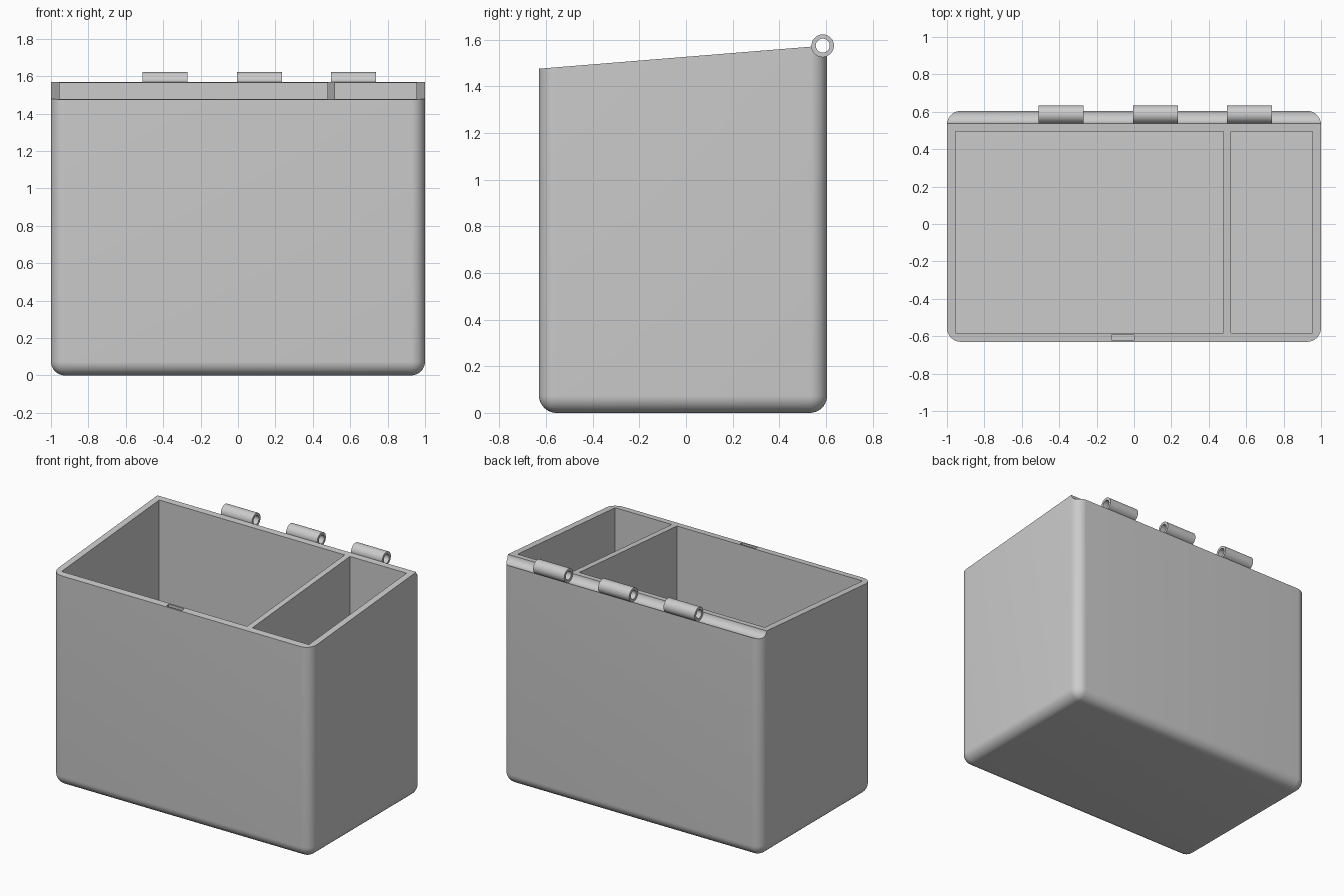
import bpy, bmesh, math
from mathutils import Matrix

if "Cube" in bpy.data.objects:
    bpy.data.objects.remove(bpy.data.objects["Cube"])

grey = bpy.data.materials.new("plain grey")
grey.diffuse_color = (0.6, 0.6, 0.6, 1)
grey.use_nodes = True
grey.node_tree.nodes["Principled BSDF"].inputs["Base Color"].default_value = grey.diffuse_color

FRONT, BACK = -0.63, 0.605
PIN_Y, PIN_Z, PIN_R, BORE_R = 0.586, 1.574, 0.048, 0.03


def top_z(y):
    """Height of the sloping rim."""
    return 1.475 + 0.081 * (y - FRONT)


def add(name, bm):
    bmesh.ops.recalc_face_normals(bm, faces=bm.faces)
    mesh = bpy.data.meshes.new(name)
    bm.to_mesh(mesh)
    bm.free()
    mesh.materials.append(grey)
    ob = bpy.data.objects.new(name, mesh)
    bpy.context.collection.objects.link(ob)
    return ob


def box(x0, x1, y0, y1, z0, z1):
    bm = bmesh.new()
    bmesh.ops.create_cube(bm, size=1)
    for v in bm.verts:
        v.co = (x1 if v.co.x > 0 else x0, y1 if v.co.y > 0 else y0,
                z1 if v.co.z > 0 else z0)
    return bm


def rod(x0, x1, r):
    """Cylinder lying along x on the hinge axis."""
    bm = bmesh.new()
    m = Matrix.Translation(((x0 + x1) / 2, PIN_Y, PIN_Z)) @ Matrix.Rotation(math.pi / 2, 4, 'Y')
    bmesh.ops.create_cone(bm, cap_ends=True, segments=48, radius1=r, radius2=r,
                          depth=x1 - x0, matrix=m)
    return bm


def activate(ob):
    bpy.ops.object.select_all(action='DESELECT')
    ob.select_set(True)
    bpy.context.view_layer.objects.active = ob


def cut(ob, bm):
    cutter = add("cutter", bm)
    cutter.hide_render = True
    mod = ob.modifiers.new("cut", 'BOOLEAN')
    mod.operation, mod.solver, mod.object = 'DIFFERENCE', 'EXACT', cutter
    activate(ob)
    bpy.ops.object.modifier_apply(modifier=mod.name)
    bpy.data.objects.remove(cutter)


def smooth(ob):
    activate(ob)
    bpy.ops.object.shade_smooth_by_angle(angle=math.radians(30))


# Body: sloping top, rounded uprights and base
bm = box(-1, 1, FRONT, BACK, 0, 1)
for v in bm.verts:
    if v.co.z > 0.5:
        v.co.z = top_z(v.co.y)
rounded = [e for e in bm.edges if min(v.co.z for v in e.verts) < 0.01]
bmesh.ops.bevel(bm, geom=rounded, offset=0.075, segments=10, profile=0.5, affect='EDGES')
body = add("box_body", bm)

# Two compartments, leaving a divider between them
for x0, x1 in ((-0.955, 0.478), (0.518, 0.955)):
    cut(body, box(x0, x1, -0.582, 0.495, 0.05, 2))
# Latch slot in the front rim
cut(body, box(-0.12, 0, -0.62, -0.593, 1.38, 2))
# Round channel along the back edge
cut(body, rod(-1.1, 1.1, PIN_R))
smooth(body)

# Hinge knuckles
for i, x in enumerate((-0.51, -0.005, 0.497)):
    knuckle = add(f"hinge_knuckle_{i + 1}", rod(x, x + 0.24, PIN_R))
    cut(knuckle, rod(x - 0.1, x + 0.34, BORE_R))
    smooth(knuckle)
